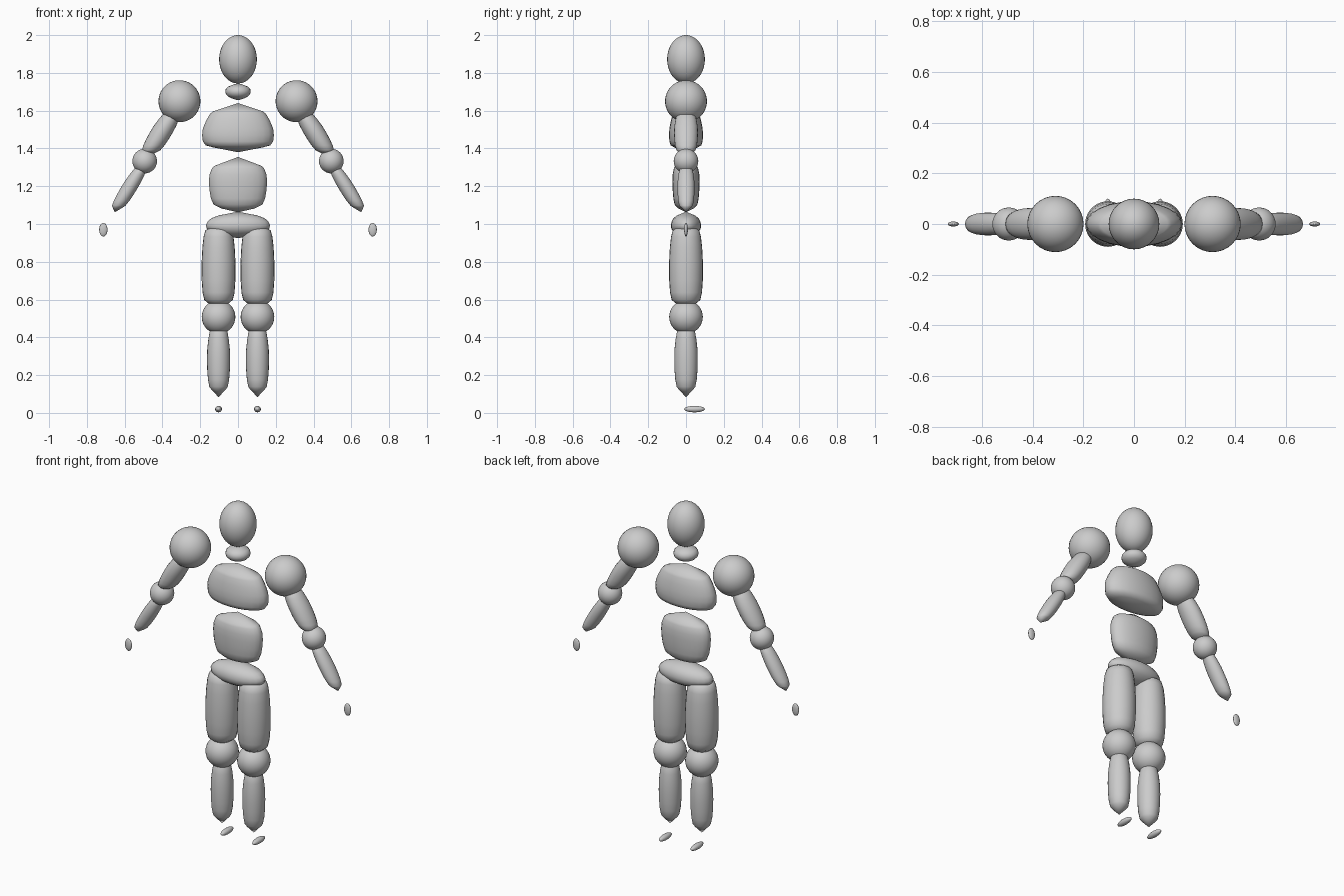
import bpy, bmesh, math
from mathutils import Vector

if "Cube" in bpy.data.objects:
    bpy.data.objects.remove(bpy.data.objects["Cube"])

SEG = 24


def finish(name, bm):
    bmesh.ops.recalc_face_normals(bm, faces=bm.faces)
    me = bpy.data.meshes.new(name)
    bm.to_mesh(me)
    bm.free()
    for p in me.polygons:
        p.use_smooth = True
    ob = bpy.data.objects.new(name, me)
    bpy.context.collection.objects.link(ob)
    return ob


def ellipsoid(name, centre, radii, seg=32, rings=20):
    bm = bmesh.new()
    bmesh.ops.create_uvsphere(bm, u_segments=seg, v_segments=rings, radius=1)
    for v in bm.verts:
        v.co = Vector(c + a * r for c, a, r in zip(centre, v.co, radii))
    return finish(name, bm)


def segment(name, top, bottom, rx, ry, profile):
    """Level oval rings lofted from top tip to bottom tip.
    profile: (fraction of the way down, fraction of full radius)"""
    bm = bmesh.new()
    top, bottom = Vector(top), Vector(bottom)
    rings = []
    for t, s in profile:
        c = top.lerp(bottom, t)
        rings.append([bm.verts.new((c.x + rx * s * math.cos(2 * math.pi * i / SEG),
                                    c.y + ry * s * math.sin(2 * math.pi * i / SEG), c.z))
                      for i in range(SEG)])
    tips = bm.verts.new(top), bm.verts.new(bottom)
    for i in range(SEG):
        j = (i + 1) % SEG
        for a, b in zip(rings, rings[1:]):
            bm.faces.new((a[i], a[j], b[j], b[i]))
        bm.faces.new((tips[0], rings[0][j], rings[0][i]))
        bm.faces.new((tips[1], rings[-1][i], rings[-1][j]))
    return finish(name, bm)


# Head, neck and torso
ellipsoid("head", (0, 0, 1.872), (0.1, 0.1, 0.128))
segment("neck", (0, 0, 1.745), (0, 0, 1.655), 0.067, 0.067,
        [(0.1, 0.45), (0.2, 0.8), (0.35, 0.97), (0.5, 1), (0.65, 0.95), (0.8, 0.75), (0.9, 0.45)])
segment("chest", (0, 0, 1.64), (0, 0, 1.38), 0.19, 0.09,
        [(0.17, 0.7), (0.22, 0.78), (0.36, 0.89), (0.52, 0.98), (0.65, 1), (0.78, 0.98),
         (0.86, 0.9), (0.9, 0.7)])
segment("abdomen", (0, 0, 1.355), (0, 0, 1.062), 0.154, 0.072,
        [(0.16, 0.8), (0.2, 0.89), (0.32, 0.98), (0.45, 1), (0.6, 0.98), (0.75, 0.93),
         (0.86, 0.84), (0.93, 0.58)])
segment("pelvis", (0, 0, 1.065), (0, 0, 0.925), 0.17, 0.08,
        [(0.14, 0.6), (0.24, 0.82), (0.36, 0.94), (0.5, 1), (0.64, 0.97), (0.78, 0.82),
         (0.9, 0.5)])

# Shared limb profile: tapered barrel with pointed ends
LIMB = [(0.08, 0.6), (0.12, 0.76), (0.22, 0.88), (0.36, 0.98), (0.5, 1), (0.64, 0.98),
        (0.76, 0.92), (0.86, 0.8), (0.89, 0.66)]
THIGH = [(0.02, 0.6), (0.045, 0.78), (0.12, 0.88), (0.25, 0.95), (0.45, 1), (0.65, 0.99),
         (0.8, 0.94), (0.89, 0.84), (0.93, 0.6)]

for side, s in (("left", -1), ("right", 1)):
    # Arm
    ellipsoid(side + "_shoulder", (s * 0.31, 0, 1.65), (0.111,) * 3)
    segment(side + "_upper_arm", (s * 0.335, 0, 1.61), (s * 0.48, 0, 1.355), 0.061, 0.063, LIMB)
    ellipsoid(side + "_elbow", (s * 0.494, 0, 1.333), (0.065,) * 3)
    segment(side + "_forearm", (s * 0.5, 0, 1.32), (s * 0.652, 0, 1.062), 0.045, 0.045, LIMB)
    ellipsoid(side + "_hand", (s * 0.713, 0, 0.97), (0.022, 0.01, 0.036), 16, 12)
    # Leg
    segment(side + "_thigh", (s * 0.103, 0, 0.985), (s * 0.103, 0, 0.55), 0.09, 0.09, THIGH)
    ellipsoid(side + "_knee", (s * 0.103, 0, 0.508), (0.089,) * 3)
    segment(side + "_shin", (s * 0.103, 0, 0.48), (s * 0.103, 0, 0.083), 0.061, 0.062, LIMB)
    ellipsoid(side + "_foot", (s * 0.103, 0.045, 0.02), (0.018, 0.055, 0.017), 16, 12)
